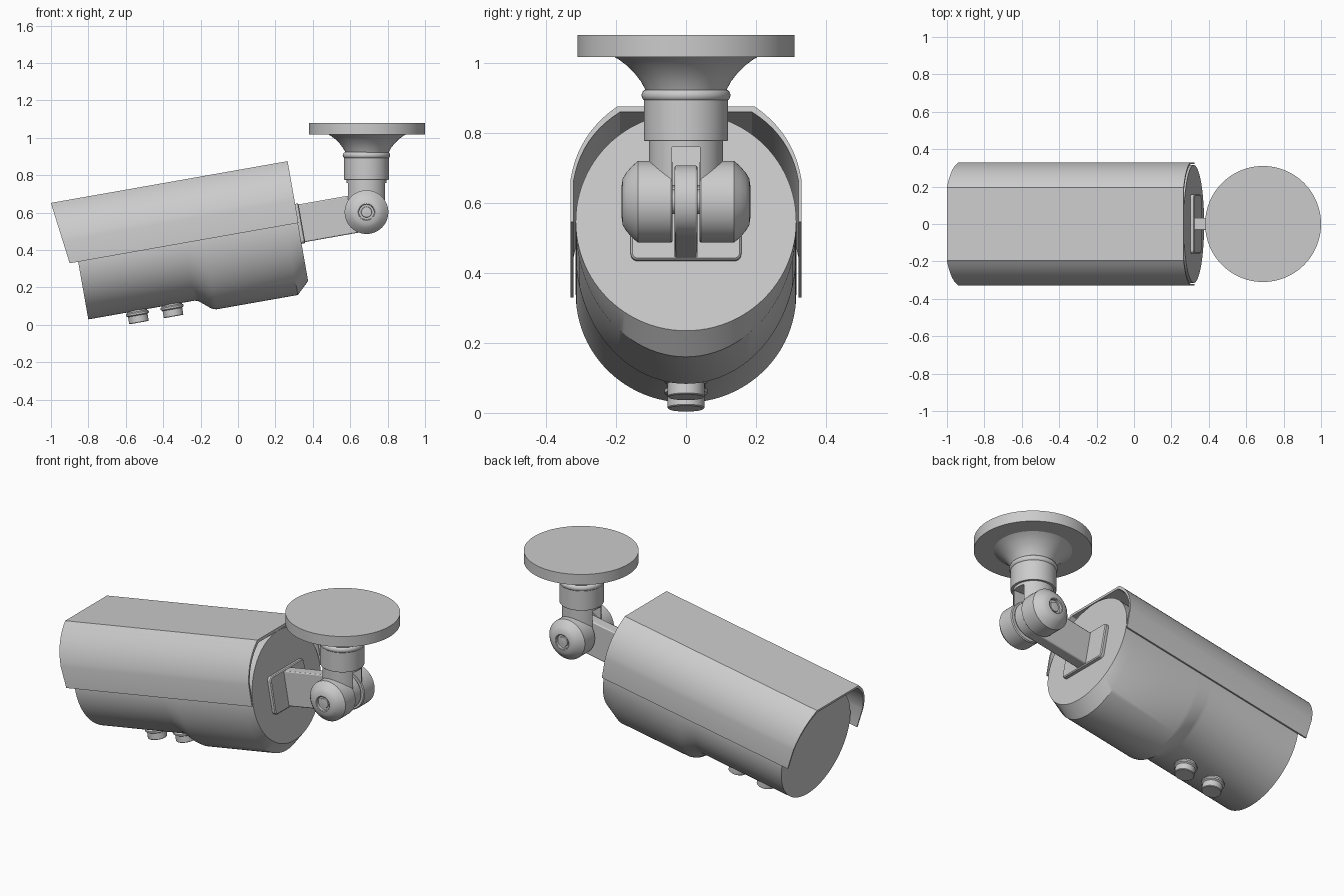
import bpy, bmesh
from math import sin, cos, pi, radians, asin, sqrt, atan2
from mathutils import Matrix, Vector

if "Cube" in bpy.data.objects:
    bpy.data.objects.remove(bpy.data.objects["Cube"])

TILT = Matrix.Rotation(-radians(10), 4, 'Y')   # camera housing points slightly down
AXIS = 0.483                                   # housing axis height in the tilted frame
R = 0.315
MX, PZ = 0.69, 0.603                           # mount centre x, pivot height


def loft(name, rings, matrix=Matrix(), angle=30):
    """Skin a list of equal-length closed rings, cap both ends."""
    bm = bmesh.new()
    vs = [[bm.verts.new(p) for p in ring] for ring in rings]
    n = len(vs[0])
    for a, b in zip(vs, vs[1:]):
        for i in range(n):
            j = (i + 1) % n
            bm.faces.new((a[i], a[j], b[j], b[i]))
    bm.faces.new(vs[0][::-1])
    bm.faces.new(vs[-1])
    bmesh.ops.recalc_face_normals(bm, faces=bm.faces)
    me = bpy.data.meshes.new(name)
    bm.to_mesh(me)
    bm.free()
    ob = bpy.data.objects.new(name, me)
    bpy.context.collection.objects.link(ob)
    ob.matrix_world = matrix
    bpy.ops.object.select_all(action='DESELECT')
    ob.select_set(True)
    bpy.context.view_layer.objects.active = ob
    bpy.ops.object.shade_smooth_by_angle(angle=radians(angle))
    return ob


def lathe(name, profile, matrix=Matrix(), n=64, angle=30):
    """Turn (radius, height) points around local z."""
    rings = [[(r * cos(2 * pi * i / n), r * sin(2 * pi * i / n), h) for i in range(n)]
             for r, h in profile]
    return loft(name, rings, matrix, angle)


def bevel(ob, width, segments=3):
    m = ob.modifiers.new("Bevel", 'BEVEL')
    m.width, m.segments, m.limit_method = width, segments, 'ANGLE'


# Housing: round on top, lower half deepens into a bulge towards the back
def housing_ring(x, depth, n=96):
    pts = []
    for i in range(n):
        a = 2 * pi * i / n
        pts.append((x, R * cos(a), AXIS + (R if sin(a) > 0 else depth) * sin(a)))
    return pts

sections = [(-0.783, R), (-0.205, R), (-0.185, 0.322), (-0.125, 0.372), (-0.10, 0.381),
            (0.343, 0.381), (0.41, 0.317)]
loft("housing", [housing_ring(x, d) for x, d in sections], TILT)


# Sun hood: flat top, bowed shoulders, straight sides, slanted front edge
def hood_half(side, top, flat, shoulder, bow=0.027, n=10):
    a, b = Vector((side, shoulder)), Vector((flat, top))
    out = Vector((b - a).yx).normalized()
    out = Vector((abs(out.x), abs(out.y)))
    pts = [(side, 0.481)]
    for i in range(n + 1):
        t = i / n
        pts.append(tuple(a.lerp(b, t) + out * bow * 4 * t * (1 - t)))
    return pts

def arch(*args):
    half = hood_half(*args)
    return half + [(-y, z) for y, z in reversed(half)]

section = arch(0.33, 0.816, 0.196, 0.603) + arch(0.321, 0.800, 0.188, 0.600)[::-1]
front = [(-0.829 - 0.043 * (z - 0.481) / 0.335, y, z) for y, z in section]
back = [(0.413, y, z) for y, z in section]
loft("sun_hood", [front, back], TILT, 20)

# Two knobs under the front of the housing
for i, x in enumerate((-0.519, -0.331)):
    lathe(f"knob_{i + 1}",
          [(0.050, 0.104), (0.053, 0.107), (0.053, 0.143), (0.062, 0.148), (0.062, 0.158),
           (0.055, 0.164), (0.055, 0.21)],
          TILT @ Matrix.Translation((x, 0, 0)), 32)


# Back plate with rounded corners
def rounded_rect(x, hy, hz, r, zc, k=6):
    pts = []
    for q, (sy, sz) in enumerate(((1, 1), (-1, 1), (-1, -1), (1, -1))):
        for i in range(k + 1):
            a = pi / 2 * (q + i / k)
            pts.append((x, sy * (hy - r) + r * cos(a), zc + sz * (hz - r) + r * sin(a)))
    return pts

loft("back_plate", [rounded_rect(0.40, 0.158, 0.108, 0.02, 0.476),
                    rounded_rect(0.426, 0.158, 0.108, 0.02, 0.476),
                    rounded_rect(0.431, 0.153, 0.103, 0.016, 0.476)], TILT)

# Arm: flat bar with a round end at the pivot
px, pz, hw = 0.783, 0.476, 0.102
outline = [(0.42, pz + hw), (0.42, pz - hw)]
outline += [(px + hw * cos(a), pz + hw * sin(a))
            for a in (-pi / 2 + pi * i / 24 for i in range(25))]
arm = loft("arm", [[(x, y, z) for x, z in outline] for y in (-0.033, 0.033)], TILT)
bevel(arm, 0.006, 2)

# Pivot pin and the two knuckles with recessed screw heads
lathe("pivot_pin", [(0.035, -0.06), (0.035, 0.06)],
      Matrix.Translation((MX - 0.003, 0, PZ)) @ Matrix.Rotation(pi / 2, 4, 'X'), 32)
for side, name in ((1, "front"), (-1, "rear")):
    lathe(f"knuckle_{name}",
          [(0.112, 0.038), (0.117, 0.043), (0.117, 0.137), (0.101, 0.155), (0.083, 0.171),
           (0.066, 0.181), (0.045, 0.184), (0.041, 0.182), (0.040, 0.168), (0.029, 0.168),
           (0.027, 0.174), (0.004, 0.176)],
          Matrix.Translation((MX - 0.003, 0, PZ)) @ Matrix.Rotation(side * pi / 2, 4, 'X'), 48)

# Fork: neck split by a slot into two cheeks
nr, slot = 0.106, 0.04
a0 = asin(slot / nr)
for s, name in ((1, "rear"), (-1, "front")):
    arc = [a0 + (pi - 2 * a0) * i / 24 for i in range(25)]
    loft(f"fork_cheek_{name}",
         [[(MX - 0.003 + nr * cos(a), s * nr * sin(a), z) for a in arc] for z in (0.60, 0.765)])
AT_MOUNT = Matrix.Translation((MX - 0.003, 0, 0))
lathe("fork_top", [(nr, 0.76), (nr, 0.79)], AT_MOUNT)

# Collar, bead and flared neck
lathe("collar", [(0.118, 0.776), (0.120, 0.779), (0.120, 0.90)], AT_MOUNT)
bead = [(0.112 + 0.015 * sin(pi * i / 8), 0.907 - 0.017 * cos(pi * i / 8)) for i in range(9)]
lathe("bead", bead, AT_MOUNT, angle=60)
lathe("flared_neck", [(0.112, 0.915), (0.117, 0.925), (0.129, 0.947), (0.147, 0.970),
                      (0.169, 0.992), (0.190, 1.008), (0.207, 1.018)],
      Matrix.Translation((MX, 0, 0)))

# Ceiling plate
lathe("ceiling_plate", [(0.31, 1.017), (0.31, 1.08)], Matrix.Translation((MX, 0, 0)), 96)
